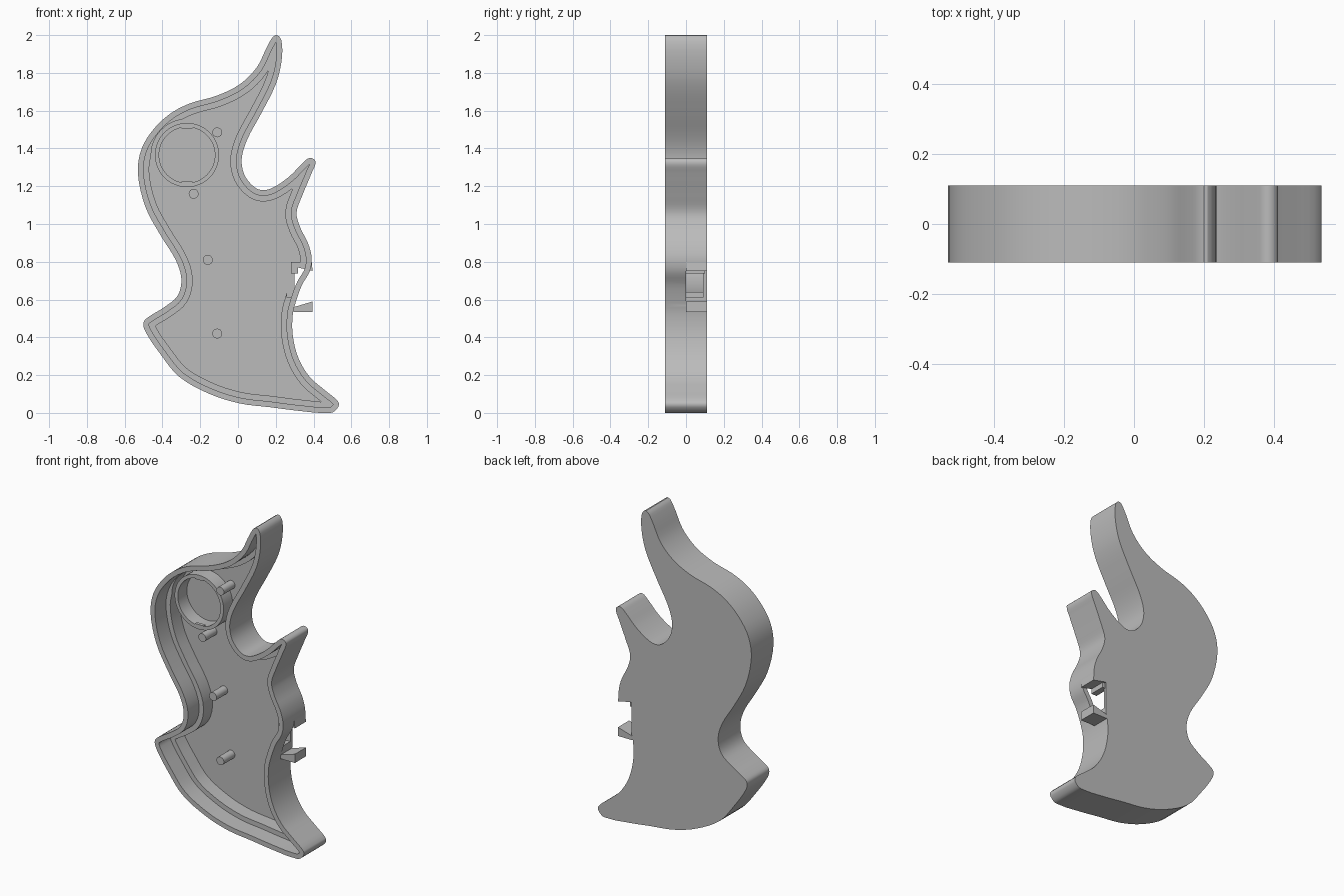
import bpy
import bmesh
from math import cos, sin, pi, radians
from mathutils import Vector
from mathutils.geometry import interpolate_bezier, intersect_point_line

if "Cube" in bpy.data.objects:
    bpy.data.objects.remove(bpy.data.objects["Cube"])

FRONT, STEP, FLOOR, BACK = -0.11, 0.0, 0.09, 0.11

grey = bpy.data.materials.new("plain_grey")
grey.use_nodes = True
grey.diffuse_color = (0.5, 0.5, 0.5, 1)
grey.node_tree.nodes["Principled BSDF"].inputs["Base Color"].default_value = (0.5, 0.5, 0.5, 1)

# Flame silhouette in hundredths (x, z), clockwise from the top tip
OUTLINE = [
    (20, 200), (23, 197), (23, 186), (20, 174), (12, 158), (5, 145), (2, 135),
    (3, 127), (7, 121), (12, 118), (18, 119), (27, 125), (34, 132), (38, 135),
    (41, 133), (39, 127), (34, 115), (31, 106), (33, 98), (37, 90), (39, 82),
    (38, 75), (34, 68), (31, 60), (29, 52), (29, 41), (32, 29), (38, 19),
    (46, 12), (53, 6), (53, 3), (49, 0), (33, 1), (17, 3), (1, 5), (-15, 10),
    (-31, 19), (-41, 31), (-49, 43), (-50, 48), (-47, 51), (-39, 56),
    (-32, 62), (-30, 71), (-33, 81), (-41, 94), (-49, 109), (-53, 127),
    (-51, 140), (-44, 151), (-35, 159), (-25, 164), (-11, 168), (1, 174),
    (10, 183), (16, 195),
]


def smooth_loop(points, steps=4):
    """Closed smooth curve through the points."""
    pts = [Vector((x / 100, z / 100)) for x, z in points]
    n = len(pts)
    tangent = [(pts[(i + 1) % n] - pts[i - 1]).normalized() for i in range(n)]
    loop = []
    for i, a in enumerate(pts):
        j = (i + 1) % n
        b = pts[j]
        reach = (b - a).length / 3
        loop += interpolate_bezier(a, a + tangent[i] * reach,
                                   b - tangent[j] * reach, b, steps + 1)[:-1]
    return [Vector((p.x, min(2, max(0, p.y)))) for p in loop]


def inset(loop, d):
    """Inward offset with the overlapping parts at the tips dropped."""
    n = len(loop)

    def clearance(p):
        best = d
        for i in range(n):
            a, b = loop[i - 1], loop[i]
            q, t = intersect_point_line(p, a, b)
            q = a.lerp(b, min(1, max(0, t)))
            best = min(best, (p - q.to_2d()).length)
        return best

    result = []
    for i, p in enumerate(loop):
        along = (loop[(i + 1) % n] - loop[i - 1]).normalized()
        q = p + Vector((along.y, -along.x)) * d
        if clearance(q) > d * 0.96:
            result.append(q)
    return result


def circle(x, z, r, sides=48):
    return [(x + r * cos(2 * pi * i / sides), z + r * sin(2 * pi * i / sides))
            for i in range(sides)]


def box(x0, x1, z0, z1):
    return [(x0, z0), (x1, z0), (x1, z1), (x0, z1)]


def prism(name, profile, y0, y1):
    """Extrude an (x, z) profile from y0 to y1."""
    bm = bmesh.new()
    face = bm.faces.new([bm.verts.new((p[0], y0, p[1])) for p in profile])
    ext = bmesh.ops.extrude_face_region(bm, geom=[face])["geom"]
    moved = [v for v in ext if isinstance(v, bmesh.types.BMVert)]
    bmesh.ops.translate(bm, verts=moved, vec=(0, y1 - y0, 0))
    bmesh.ops.recalc_face_normals(bm, faces=bm.faces)
    mesh = bpy.data.meshes.new(name)
    bm.to_mesh(mesh)
    bm.free()
    mesh.materials.append(grey)
    obj = bpy.data.objects.new(name, mesh)
    bpy.context.collection.objects.link(obj)
    return obj


def carve(obj, profile, y0, y1):
    """Subtract a prism from the object and apply it."""
    cutter = prism("cutter", profile, y0, y1)
    cutter.hide_render = True
    mod = obj.modifiers.new("carve", "BOOLEAN")
    mod.operation = "DIFFERENCE"
    mod.solver = "EXACT"
    mod.object = cutter
    bpy.context.view_layer.objects.active = obj
    bpy.ops.object.modifier_apply(modifier=mod.name)
    bpy.data.objects.remove(cutter)


# Hollow shell: rim wall, inner ledge and back plate
outer = smooth_loop(OUTLINE)
RING = (-0.27, 1.365)
shell = prism("flame_shell", outer, FRONT, BACK)
carve(shell, inset(outer, 0.03), FRONT - 0.1, STEP)
carve(shell, inset(outer, 0.06), FRONT - 0.1, FLOOR)
carve(shell, circle(*RING, 0.19), STEP - 0.05, FLOOR)

# Side switch opening in the rear half of the wall
carve(shell, box(0.30, 0.6, 0.535, 0.77), STEP, BACK + 0.1)
carve(shell, box(0.26, 0.4, 0.61, 0.735), STEP, FLOOR)

parts = [shell]
parts.append(prism("switch_lower_lip", [(0.295, 0.535), (0.395, 0.535),
                                        (0.395, 0.59), (0.295, 0.56)], STEP, BACK))
parts.append(prism("switch_upper_lip", [(0.315, 0.80), (0.315, 0.77),
                                        (0.395, 0.752), (0.39, 0.80)], STEP, BACK))
parts.append(prism("switch_post", box(0.28, 0.318, 0.738, 0.80), STEP, BACK - 0.01))

# Round holder with two small retaining clips
holder = prism("round_holder", circle(*RING, 0.17), STEP, FLOOR + 0.01)
carve(holder, circle(*RING, 0.148), STEP - 0.1, FLOOR)
parts.append(holder)
for side, label in ((1, "upper"), (-1, "lower")):
    z = RING[1] + side * 0.146
    parts.append(prism(label + "_clip", box(RING[0] - 0.03, RING[0] + 0.03,
                                            z - 0.006, z + 0.006), STEP, STEP + 0.02))

# Locating pegs
for i, (x, z) in enumerate([(-0.11, 1.485), (-0.235, 1.16), (-0.16, 0.81), (-0.11, 0.42)]):
    parts.append(prism(f"peg_{i + 1}", circle(x, z, 0.026, 24), -0.02, FLOOR + 0.01))

# Smooth curved walls, keep sharp edges
bpy.ops.object.select_all(action="DESELECT")
for obj in parts:
    obj.select_set(True)
bpy.context.view_layer.objects.active = shell
bpy.ops.object.shade_smooth_by_angle(angle=radians(30))
